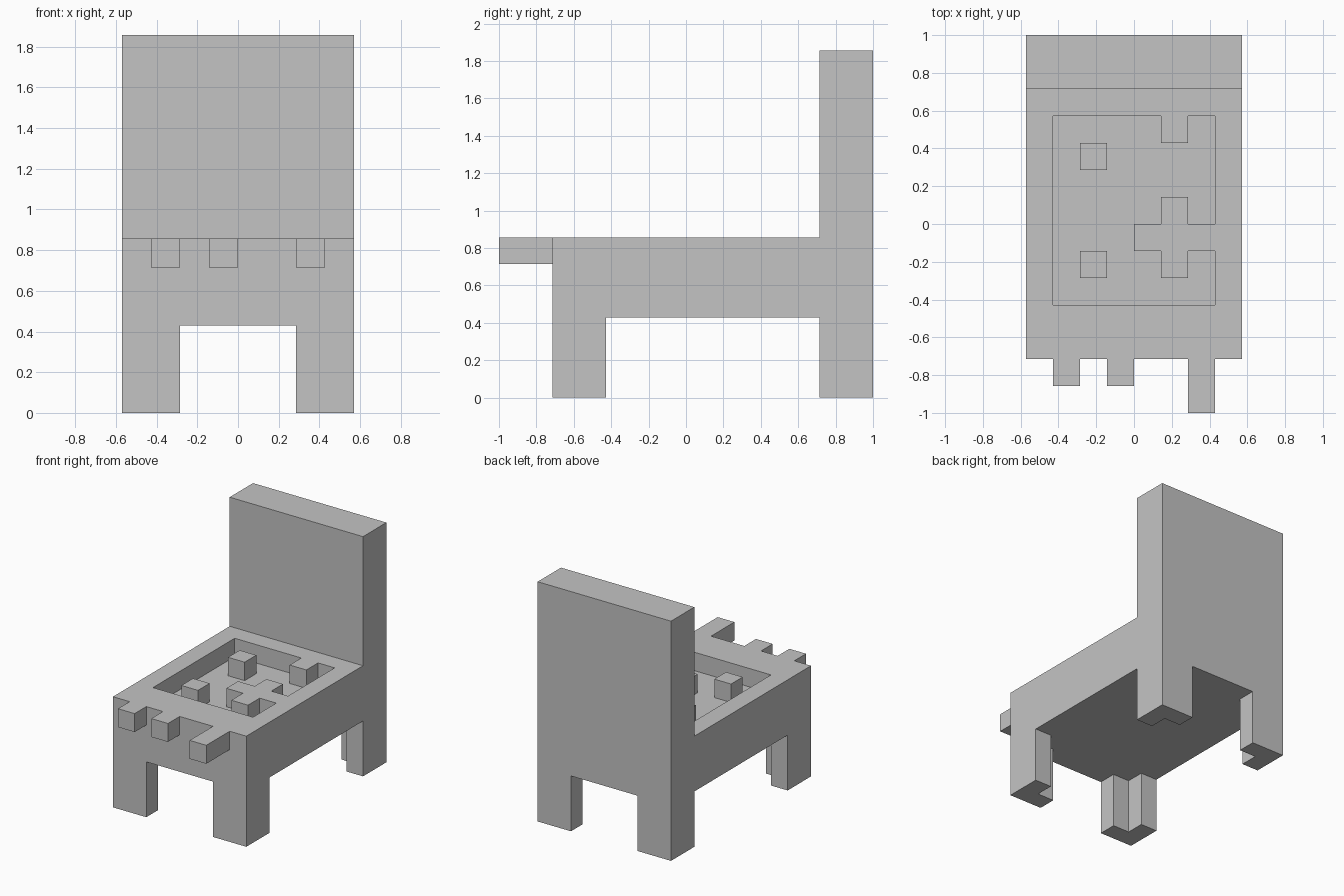
import bpy
import bmesh

U = 1 / 7  # edge of one block

default = bpy.data.objects.get("Cube")
if default:
    bpy.data.objects.remove(default, do_unlink=True)

grey = bpy.data.materials.new("plain_grey")
grey.use_nodes = True
GREY = (0.55, 0.55, 0.55, 1)
grey.diffuse_color = GREY
grey.node_tree.nodes["Principled BSDF"].inputs["Base Color"].default_value = GREY


def prism(name, outline, z0, z1):
    """Extrude an xy outline, given in blocks, from z0 up to z1."""
    bm = bmesh.new()
    base = bm.faces.new([bm.verts.new((x * U, y * U, z0 * U)) for x, y in outline])
    top = bmesh.ops.extrude_face_region(bm, geom=[base])["geom"]
    verts = [v for v in top if isinstance(v, bmesh.types.BMVert)]
    bmesh.ops.translate(bm, verts=verts, vec=(0, 0, (z1 - z0) * U))
    bmesh.ops.recalc_face_normals(bm, faces=bm.faces)
    mesh = bpy.data.meshes.new(name)
    bm.to_mesh(mesh)
    bm.free()
    mesh.materials.append(grey)
    obj = bpy.data.objects.new(name, mesh)
    bpy.context.collection.objects.link(obj)
    return obj


def box(name, x0, x1, y0, y1, z0, z1):
    return prism(name, [(x0, y0), (x1, y0), (x1, y1), (x0, y1)], z0, z1)


# Seat with a shallow recess cut into its top
seat = box("seat", -4, 4, -5, 5, 3, 6)
cutter = box("recess_cutter", -3, 3, -3, 4, 5, 7)
cutter.hide_render = True
cut = seat.modifiers.new("recess", "BOOLEAN")
cut.operation = "DIFFERENCE"
cut.solver = "EXACT"
cut.object = cutter
bpy.context.view_layer.objects.active = seat
bpy.ops.object.modifier_apply(modifier=cut.name)
bpy.data.objects.remove(cutter, do_unlink=True)

# Backrest, down to the underside of the seat
box("backrest", -4, 4, 5, 7, 3, 13)

# Legs: L-shaped, with the inner corner missing
for side, sx in (("left", 1), ("right", -1)):
    for end, outer, sy in (("front", -5, 1), ("back", 7, -1)):
        corner = [(0, 0), (2, 0), (2, 1), (1, 1), (1, 2), (0, 2)]
        outline = [(sx * (4 - a), outer + sy * b) for a, b in corner]
        prism(f"{end}_{side}_leg", outline, 0, 3)

# Blocks standing in the recess
box("front_post", -2, -1, -2, -1, 5, 6)
box("back_post", -2, -1, 2, 3, 5, 6)
box("back_wall_block", 1, 2, 3, 4, 5, 6)
cross = [(0, -1), (1, -1), (1, -2), (2, -2), (2, -1), (3, -1),
         (3, 0), (2, 0), (2, 1), (1, 1), (1, 0), (0, 0)]
prism("cross_block", cross, 5, 6)

# Tabs jutting from the front edge
for name, x, length in (("right", -3, 1), ("middle", -1, 1), ("left", 2, 2)):
    box(f"{name}_front_tab", x, x + 1, -5 - length, -5, 5, 6)
